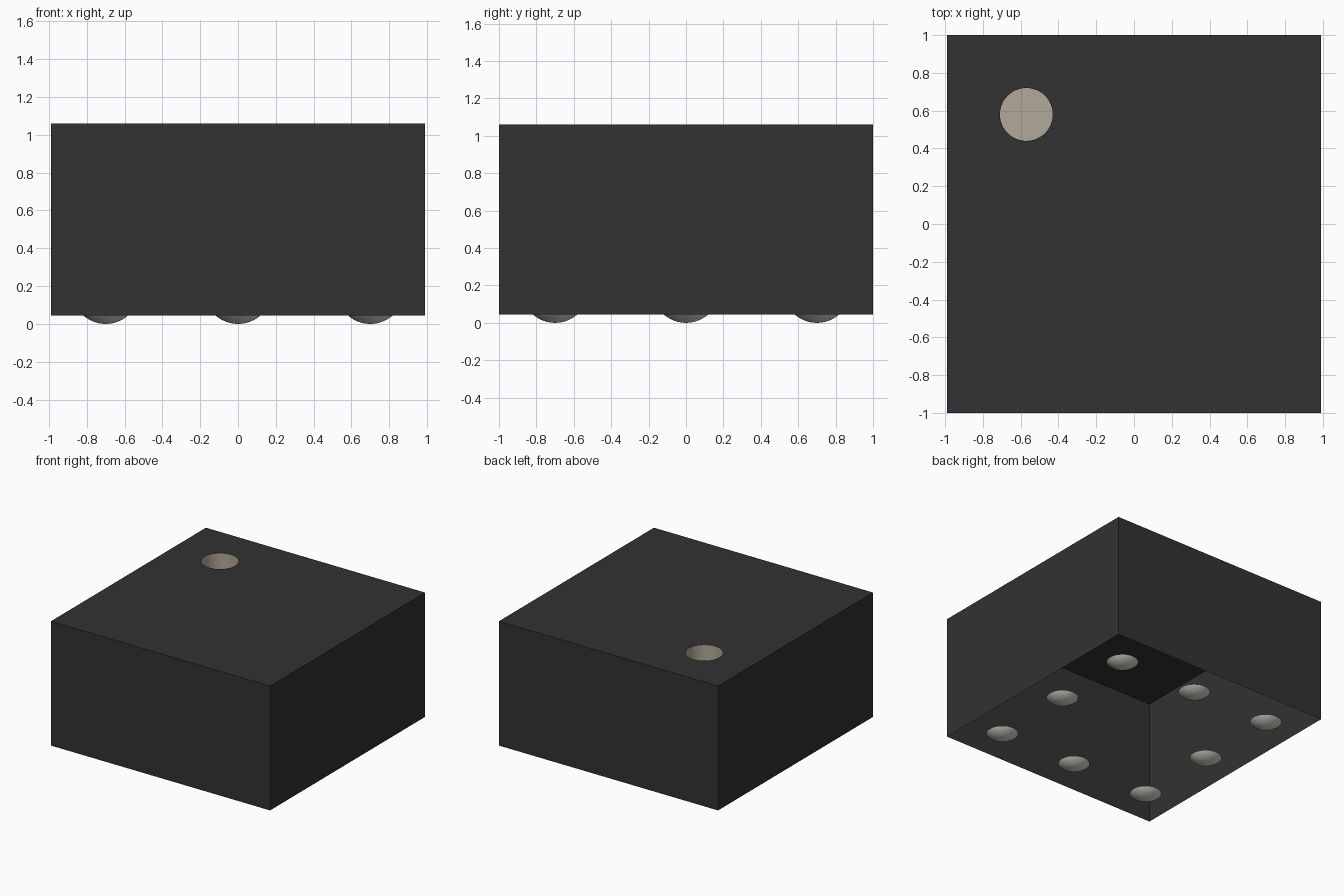
import bpy
import bmesh
from mathutils import Matrix, Vector

if "Cube" in bpy.data.objects:
    bpy.data.objects.remove(bpy.data.objects["Cube"], do_unlink=True)

HALF_X, HALF_Y = 0.99, 1.0
BASE, TOP = 0.045, 1.06
DIMPLE = Vector((-0.57, 0.58, TOP))
DIMPLE_RADIUS, DIMPLE_DEPTH = 0.14, 0.2
BALL_RADIUS, PITCH = 0.18, 0.7


def material(name, rgb):
    mat = bpy.data.materials.new(name)
    mat.use_nodes = True
    color = (*rgb, 1)
    mat.diffuse_color = color
    mat.node_tree.nodes["Principled BSDF"].inputs["Base Color"].default_value = color
    return mat


def finish(bm, name, mat, smooth=False):
    mesh = bpy.data.meshes.new(name)
    bm.to_mesh(mesh)
    bm.free()
    mesh.materials.append(mat)
    obj = bpy.data.objects.new(name, mesh)
    bpy.context.collection.objects.link(obj)
    if smooth:
        bpy.ops.object.select_all(action="DESELECT")
        obj.select_set(True)
        bpy.context.view_layer.objects.active = obj
        bpy.ops.object.shade_smooth_by_angle()
    return obj


def dimple_ring(bm):
    return bmesh.ops.create_circle(bm, segments=48, radius=DIMPLE_RADIUS,
                                   matrix=Matrix.Translation(DIMPLE))["verts"]


black = material("black_plastic", (0.033, 0.032, 0.032))
tan = material("light_brown", (0.435, 0.398, 0.316))
silver = material("silver_metal", (0.645, 0.638, 0.572))

# Housing: four walls open at the bottom, and a lid with a round opening
bm = bmesh.new()
corners = [(-HALF_X, -HALF_Y), (HALF_X, -HALF_Y), (HALF_X, HALF_Y), (-HALF_X, HALF_Y)]
low = [bm.verts.new((x, y, BASE)) for x, y in corners]
high = [bm.verts.new((x, y, TOP)) for x, y in corners]
for i in range(4):
    j = (i + 1) % 4
    bm.faces.new((low[i], low[j], high[j], high[i]))
dimple_ring(bm)
rim = [e for e in bm.edges if all(v.co.z > TOP - 0.001 for v in e.verts)]
lid = bmesh.ops.triangle_fill(bm, edges=rim, use_beauty=True, normal=(0, 0, 1))
for face in [f for f in lid["geom"] if isinstance(f, bmesh.types.BMFace)]:
    face.normal_update()
    if face.normal.z < 0:
        face.normal_flip()
finish(bm, "housing", black)

# Corner marker: round recess with a flat floor
bm = bmesh.new()
ring = dimple_ring(bm)
wall = bmesh.ops.extrude_edge_only(bm, edges=bm.edges[:])
floor = [v for v in wall["geom"] if isinstance(v, bmesh.types.BMVert)]
bmesh.ops.translate(bm, verts=floor, vec=(0, 0, -DIMPLE_DEPTH))
bmesh.ops.contextual_create(bm, geom=[e for e in bm.edges if all(v in floor for v in e.verts)])
bmesh.ops.recalc_face_normals(bm, faces=bm.faces[:])
bm.normal_update()
bottom = max(bm.faces, key=lambda f: len(f.verts))
if bottom.normal.z < 0:
    bmesh.ops.reverse_faces(bm, faces=bm.faces[:])
finish(bm, "corner_marker", tan, smooth=True)

# Contact domes: shallow sphere caps around the underside, none in the middle
for row in (-1, 0, 1):
    for col in (-1, 0, 1):
        if row == col == 0:
            continue
        bm = bmesh.new()
        bmesh.ops.create_uvsphere(bm, u_segments=32, v_segments=32, radius=BALL_RADIUS)
        bmesh.ops.translate(bm, verts=bm.verts[:], vec=(col * PITCH, row * PITCH, BALL_RADIUS))
        bmesh.ops.bisect_plane(bm, geom=bm.verts[:] + bm.edges[:] + bm.faces[:],
                               plane_co=(0, 0, BASE), plane_no=(0, 0, 1), clear_outer=True)
        finish(bm, f"contact_dome_{row + 2}_{col + 2}", silver, smooth=True)
